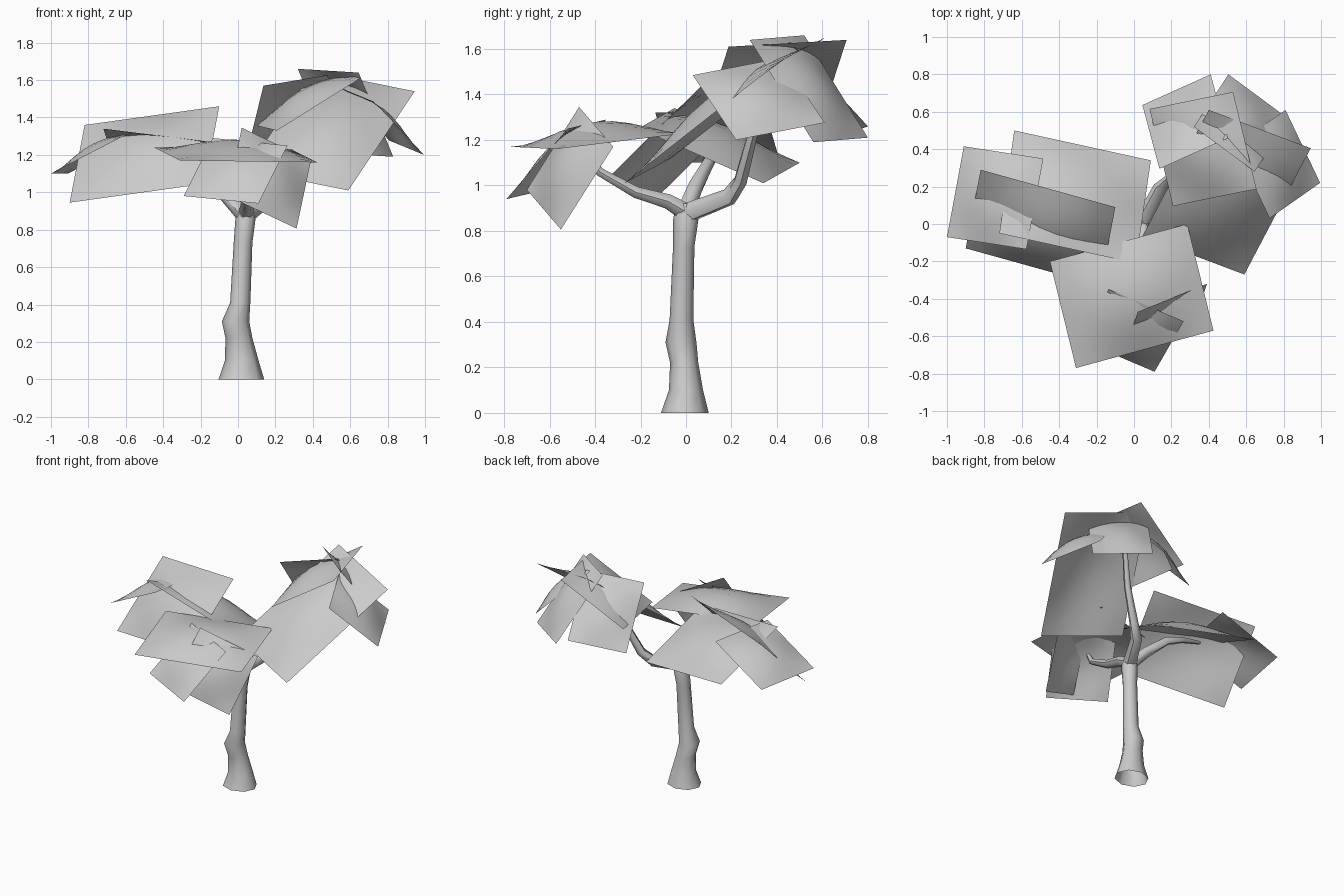
import bpy, bmesh, math
from mathutils import Vector

cube = bpy.data.objects.get("Cube")
if cube:
    bpy.data.objects.remove(cube, do_unlink=True)

grey = bpy.data.materials.new("plain_grey")
grey.use_nodes = True
grey.diffuse_color = (0.6, 0.6, 0.6, 1)
for node in grey.node_tree.nodes:
    if node.type == 'BSDF_PRINCIPLED':
        node.inputs["Base Color"].default_value = (0.6, 0.6, 0.6, 1)


def finish(bm, name, angle=60):
    """Turn a bmesh into a smooth-shaded object with the grey material."""
    mesh = bpy.data.meshes.new(name)
    bm.to_mesh(mesh)
    bm.free()
    obj = bpy.data.objects.new(name, mesh)
    bpy.context.collection.objects.link(obj)
    mesh.materials.append(grey)
    bpy.ops.object.select_all(action='DESELECT')
    obj.select_set(True)
    bpy.context.view_layer.objects.active = obj
    bpy.ops.object.shade_smooth_by_angle(angle=math.radians(angle))


def loft(bm, rings):
    """Skin closed rings of points, open at the start and capped at the end."""
    loops = [[bm.verts.new(p) for p in ring] for ring in rings]
    for low, high in zip(loops, loops[1:]):
        for i in range(len(low)):
            j = (i + 1) % len(low)
            bm.faces.new((low[i], low[j], high[j], high[i]))
    bm.faces.new(loops[-1])


def build_trunk(sections, sides=8):
    rings = []
    for z, cx, cy, rx, ry in sections:
        turns = [math.tau * i / sides for i in range(sides)]
        rings.append([(cx + rx * math.cos(a), cy + ry * math.sin(a), z) for a in turns])
    bm = bmesh.new()
    loft(bm, rings)
    finish(bm, "trunk")


def build_branch(name, path, start, end, sides=6):
    points = [Vector(p) for p in path]
    rings = []
    for k, p in enumerate(points):
        along = points[min(k + 1, len(points) - 1)] - points[max(k - 1, 0)]
        turn = along.to_track_quat('Z', 'Y')
        r = start + (end - start) * k / (len(points) - 1)
        rings.append([p + turn @ Vector((r * math.cos(a), r * math.sin(a), 0))
                      for a in (math.tau * i / sides for i in range(sides))])
    bm = bmesh.new()
    loft(bm, rings)
    finish(bm, name)


def build_leaf_card(name, a, b, c, bulge=0.12, steps=8):
    """Rectangle through three corners, domed upward, with straight edges."""
    a, b, c = Vector(a), Vector(b), Vector(c)
    u, v = b - a, c - b
    normal = u.cross(v).normalized()
    if normal.z < 0:
        u, v = v, u
        normal.negate()
    height = bulge * math.sqrt(u.length * v.length)
    bm = bmesh.new()
    grid = []
    for i in range(steps + 1):
        s = i / steps
        row = []
        for j in range(steps + 1):
            t = j / steps
            lift = height * math.sin(math.pi * s) * math.sin(math.pi * t)
            row.append(bm.verts.new(a + u * s + v * t + normal * lift))
        grid.append(row)
    for i in range(steps):
        for j in range(steps):
            bm.faces.new((grid[i][j], grid[i + 1][j], grid[i + 1][j + 1], grid[i][j + 1]))
    finish(bm, name)


# Trunk sections: height, centre x, centre y, radius x, radius y
build_trunk([
    (0, .018, -.005, .122, .105),
    (.1, .02, 0, .09, .075),
    (.22, .005, -.008, .072, .062),
    (.31, -.013, -.022, .073, .068),
    (.41, .012, -.02, .054, .052),
    (.73, .027, -.01, .05, .047),
    (.86, .04, 0, .054, .056),
    (.92, .04, 0, .036, .036),
])

# Three branches
build_branch("front_branch", [(.04, .02, .87), (.05, -.08, .93), (.05, -.22, .97),
                              (.05, -.38, 1.06), (.05, -.42, 1.13)], .045, .014)
build_branch("right_branch", [(.05, -.01, .86), (-.07, .04, .99), (-.2, .1, 1.1),
                              (-.34, .1, 1.16), (-.54, .04, 1.24)], .046, .012)
build_branch("left_branch", [(.03, -.02, .87), (.14, .19, .95), (.2, .24, 1.02),
                             (.31, .3, 1.25), (.44, .42, 1.52)], .048, .015)

# Leaf cards, three consecutive corners each
clusters = {
    "right_leaves": [
        ((-.82, .29, 1.36), (-.1, .09, 1.46), (-.18, -.33, 1.045)),
        ((-.64, .5, 1.1), (.09, .34, 1.01), (.01, -.21, 1.25)),
        ((-1, -.07, 1.1), (-.91, .415, 1.1), (-.485, .35, 1.32)),
    ],
    "front_leaves": [
        ((-.45, -.2, 1.24), (-.31, -.77, 1.17), (.425, -.57, 1.16)),
        ((.11, -.79, .94), (-.29, -.62, .98), (-.135, -.35, 1.29)),
        ((.02, -.47, 1.345), (.39, -.32, 1.17), (.313, -.55, .806)),
    ],
    "left_leaves": [
        ((.59, -.27, 1.01), (.945, .405, 1.54), (.4, .61, 1.65)),
        ((.083, .615, 1.36), (.53, .706, 1.64), (.655, .187, 1.61)),
        ((.725, .03, 1.485), (.995, .22, 1.2), (.81, .61, 1.276)),
        ((.136, .295, 1.57), (.045, .636, 1.2), (.41, .8, 1.26)),
        ((.32, .52, 1.66), (.505, .8, 1.21), (.83, .56, 1.19)),
    ],
}
for cluster, cards in clusters.items():
    for number, corners in enumerate(cards, 1):
        build_leaf_card(f"{cluster}_{number}", *corners)
